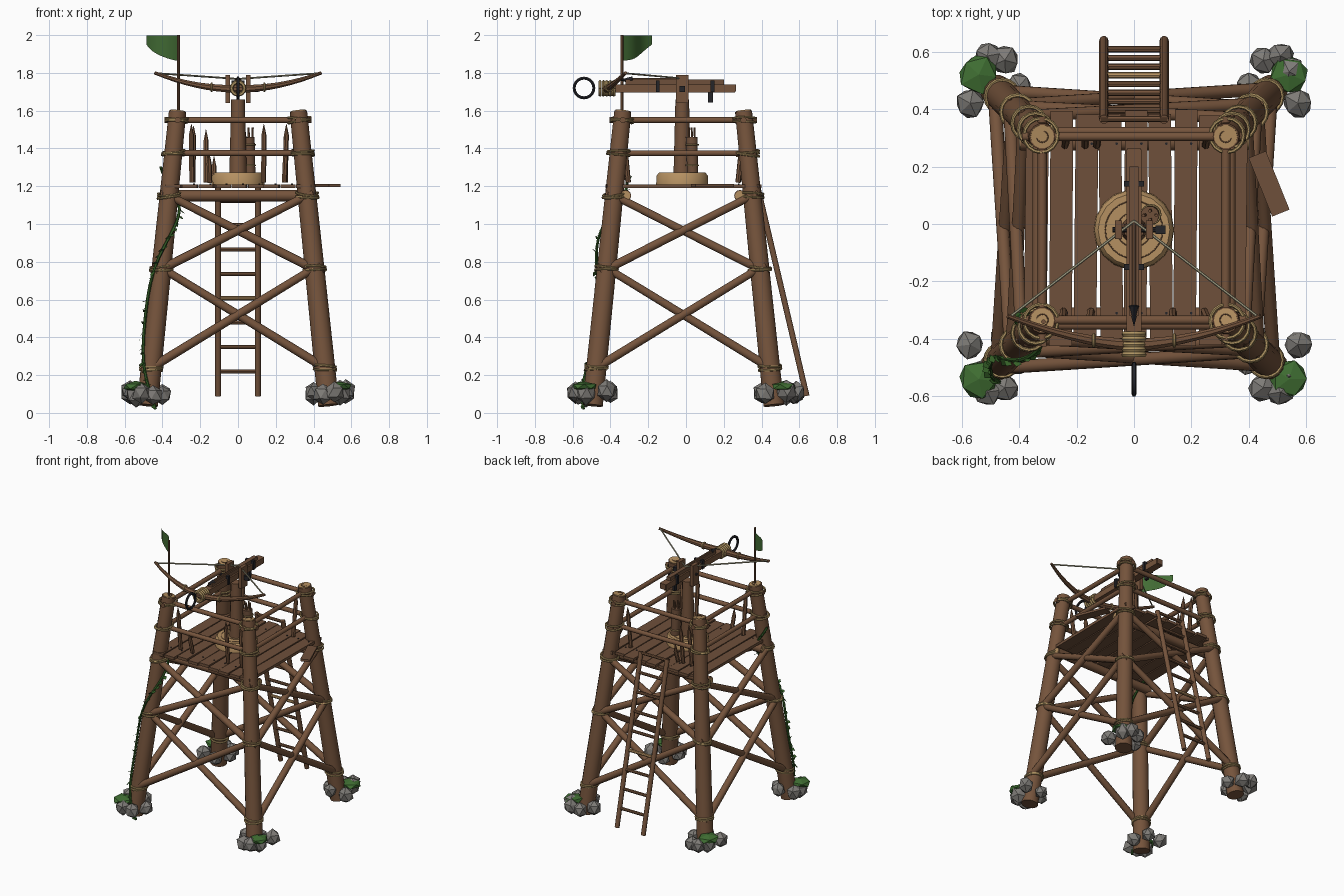
import bpy, bmesh, math, random
from mathutils import Vector, Matrix, Quaternion

random.seed(7)
cube = bpy.data.objects.get("Cube")
if cube:
    bpy.data.objects.remove(cube, do_unlink=True)


def material(name, r, g, b):
    m = bpy.data.materials.new(name)
    m.use_nodes = True
    m.diffuse_color = (r, g, b, 1)
    m.node_tree.nodes["Principled BSDF"].inputs["Base Color"].default_value = (r, g, b, 1)
    return m


LOG = material("log brown", 0.178, 0.088, 0.045)
PLANK = material("plank brown", 0.158, 0.08, 0.043)
CUT = material("cut wood tan", 0.46, 0.28, 0.12)
ROPE = material("rope straw", 0.42, 0.29, 0.12)
STRING = material("string grey", 0.38, 0.36, 0.24)
IRON = material("dark iron", 0.018, 0.018, 0.022)
STONE = material("stone grey", 0.21, 0.20, 0.185)
MOSS = material("moss green", 0.05, 0.155, 0.032)
LEAF = material("vine green", 0.035, 0.115, 0.02)
FLAG = material("flag green", 0.055, 0.15, 0.035)
TOWER = Vector((0, -0.015, 0))  # the frame stands slightly forward


def finish(name, bm, mat, smooth=True):
    bmesh.ops.recalc_face_normals(bm, faces=bm.faces)
    for f in bm.faces:
        f.smooth = smooth
    for e in bm.edges:
        e.smooth = e.calc_face_angle(0) < 0.7
    me = bpy.data.meshes.new(name)
    bm.to_mesh(me)
    bm.free()
    me.materials.append(mat)
    ob = bpy.data.objects.new(name, me)
    bpy.context.collection.objects.link(ob)
    return ob


def tube(name, pts, radii, mat, seg=10):
    """Round bar swept along points, one radius or one per point."""
    pts = [Vector(p) for p in pts]
    if not isinstance(radii, (list, tuple)):
        radii = [radii] * len(pts)
    bm = bmesh.new()
    rings, prev, q = [], Vector((0, 0, 1)), Quaternion()
    for i, p in enumerate(pts):
        t = (pts[min(i + 1, len(pts) - 1)] - pts[max(i - 1, 0)]).normalized()
        q = prev.rotation_difference(t) @ q
        prev = t
        angles = [math.tau * k / seg for k in range(seg)]
        rings.append([bm.verts.new(p + q @ Vector((math.cos(a), math.sin(a), 0)) * radii[i])
                      for a in angles])
    for a, b in zip(rings, rings[1:]):
        for k in range(seg):
            n = (k + 1) % seg
            bm.faces.new((a[k], a[n], b[n], b[k]))
    bm.faces.new(rings[0])
    bm.faces.new(rings[-1])
    return finish(name, bm, mat)


def hoop(name, c, r, thick, mat, axis=(0, 0, 1), n=16):
    q = Vector((0, 0, 1)).rotation_difference(Vector(axis).normalized())
    angles = [math.tau * i / n for i in range(n + 1)]
    pts = [Vector(c) + q @ Vector((r * math.cos(a), r * math.sin(a), 0)) for a in angles]
    return tube(name, pts, thick, mat, 6)


def box(name, c, size, mat, turn=0):
    bm = bmesh.new()
    m = Matrix.Translation(c) @ Matrix.Rotation(turn, 4, 'Z') @ Matrix.Diagonal((*size, 1))
    bmesh.ops.create_cube(bm, size=1, matrix=m)
    return finish(name, bm, mat, False)


def boulder(name, c, size, mat):
    bm = bmesh.new()
    bmesh.ops.create_icosphere(bm, subdivisions=1, radius=1)
    for v in bm.verts:
        v.co *= random.uniform(0.88, 1.08)
    spin = Matrix.Rotation(random.uniform(0, 6), 4, 'Z')
    bm.transform(Matrix.Translation(c) @ Matrix.Diagonal((*size, 1)) @ spin)
    return finish(name, bm, mat, False)


def half(z):
    """Distance of the leaning legs from the centre at a height."""
    return 0.484 - 0.103 * z


# Legs with rope bindings and pale sawn tops
corners = [(sx, sy) for sx in (-1, 1) for sy in (-1, 1)]
for sx, sy in corners:
    def on_leg(z):
        return Vector((sx * half(z), sy * half(z), z)) + TOWER
    tube("leg", [on_leg(0.04), on_leg(0.8), on_leg(1.595)], [0.056, 0.052, 0.046], LOG, 14)
    tube("leg_end_grain", [on_leg(1.594), on_leg(1.6)], 0.041, CUT, 14)
    hoop("growth_ring", on_leg(1.6), 0.02, 0.002, LOG)
    for z in (0.24, 0.765, 1.15, 1.375, 1.55):
        for k in (-1, 1):
            tilt = (random.uniform(-.15, .15), random.uniform(-.15, .15), 1)
            hoop("rope_binding", on_leg(z + k * 0.008), 0.059, 0.0065, ROPE, tilt)

# Cross braces and guard rails on all four sides
for side in range(4):
    turn = Matrix.Rotation(side * math.pi / 2, 3, 'Z')
    for low, high in ((0.23, 0.775), (0.755, 1.155)):
        for s, gap in ((-1, 0.026), (1, 0.018)):
            a = Vector((s * (half(low) + 0.03), -half(low) - gap, low - 0.01))
            b = Vector((-s * (half(high) + 0.03), -half(high) - gap, high + 0.01))
            tube("cross_brace", [turn @ a + TOWER, turn @ b + TOWER], [0.024, 0.021], LOG)
    for z in (1.375, 1.55):
        y = -half(z) + 0.005
        tube("guard_rail", [turn @ Vector((x, y, z)) + TOWER for x in (-0.39, 0.39)], 0.016, LOG)

# Beams below the deck with sawn ends
for y in (-0.32, 0.285):
    tube("cross_beam", [(-0.395, y, 1.15), (0.395, y, 1.15)], 0.03, LOG, 12)
    tube("beam_end_grain", [(-0.4, y, 1.15), (0.4, y, 1.15)], 0.025, CUT, 12)

# Deck planks with nails
for i in range(9):
    x = -0.34 + i * 0.0865
    back, front = random.uniform(0.37, 0.40), random.uniform(-0.43, -0.39)
    box("deck_plank", (x, (back + front) / 2, 1.2), (0.079, back - front, 0.02),
        PLANK, random.uniform(-.012, .012))
    for y in (-0.31, 0.28):
        tube("nail", [(x + 0.02, y, 1.205), (x + 0.02, y, 1.214)], 0.005, IRON, 6)
box("loose_plank", (0.47, 0.14, 1.205), (0.065, 0.22, 0.016), PLANK, math.radians(22))

# Pointed stakes along front and back, some broken short
front_stakes = ((-0.245, 1.53), (-0.15, 1.38), (0.135, 1.53), (0.245, 1.53))
back_stakes = ((-0.24, 1.52), (-0.17, 1.5), (-0.13, 1.36), (0.25, 1.52))
for s, stakes in ((-1, front_stakes), (1, back_stakes)):
    for x, top in stakes:
        lean = random.uniform(-0.012, 0.012)
        tube("stake", [Vector(p) + TOWER for p in (
            (x, s * 0.29, 1.22), (x + lean, s * 0.315, top - 0.06), (x + lean, s * 0.32, top))],
            [0.014, 0.014, 0.001], LOG, 7)

# Ladder
def ladder_y(z):
    return 0.66 - 0.235 * z

for s in (-1, 1):
    tube("ladder_rail", [(s * 0.105, ladder_y(z), z) for z in (0.09, 1.26)], 0.016, LOG)
for i in range(9):
    z = 0.22 + i * 0.129
    tube("ladder_rung", [(s * 0.115, ladder_y(z), z) for s in (-1, 1)], 0.011,
         CUT if i == 3 else LOG, 8)

# Turntable and post
tube("turntable", [(0, -0.02, 1.21), (0, -0.02, 1.255), (0, -0.02, 1.272)],
     [0.14, 0.138, 0.125], CUT, 18)
for r in (0.06, 0.1):
    hoop("turntable_ring", (0, -0.02, 1.272), r, 0.002, LOG, n=24)
tube("post", [(0, -0.02, 1.26), (0, -0.02, 1.66)], [0.046, 0.036], LOG, 12)
for s in (-1, 1):
    box("cheek_board", (s * 0.054, -0.02, 1.715), (0.024, 0.065, 0.15), LOG)
tube("pivot_pin", [(-0.075, -0.02, 1.72), (0.08, -0.02, 1.72)], 0.009, IRON, 8)
box("crank_block", (0.092, -0.02, 1.715), (0.035, 0.03, 0.03), IRON)

# Giant crossbow: stock, bands, bow, string, bolt, ring
box("stock", (0, -0.08, 1.718), (0.052, 0.68, 0.042), LOG)
box("stock_butt", (0, 0.19, 1.72), (0.046, 0.15, 0.038), PLANK)
box("bolt_rail", (0, -0.06, 1.752), (0.03, 0.52, 0.026), PLANK)
for y in (-0.15, 0.14):
    box("iron_band", (0, y, 1.73), (0.07, 0.02, 0.062), IRON)
box("trigger", (0, 0.13, 1.672), (0.018, 0.025, 0.06), IRON)
ts = [i / 8 - 1 for i in range(17)]
tube("bow", [(0.44 * t, -0.42 + 0.1 * abs(t) ** 1.7, 1.715 + 0.085 * t * t) for t in ts],
     [0.023 - 0.014 * abs(t) for t in ts], LOG, 8)
for k in range(5):
    hoop("bow_lashing", (0, -0.455 + 0.018 * k, 1.718), 0.034, 0.01, ROPE, (0, 1, 0))
for s in (-1, 1):
    hoop("bow_wrap", (s * 0.14, -0.405, 1.724), 0.02, 0.006, ROPE, (1, 0, 0))
    tube("bow_string", [(s * 0.43, -0.322, 1.798), (0, 0.01, 1.768)], 0.005, STRING, 6)
tube("bolt_shaft", [(0, 0.01, 1.766), (0, -0.29, 1.766)], 0.007, LOG, 8)
tube("bolt_head", [(0, -0.28, 1.762), (0, -0.285, 1.762), (0, -0.355, 1.762)],
     [0.008, 0.019, 0.001], IRON, 4)
hoop("front_ring", (0, -0.54, 1.72), 0.052, 0.009, IRON, (1, 0, 0), 24)

# Quiver with spare bolts
tube("quiver", [(0.062, 0.035, 1.27), (0.055, 0.03, 1.46)], [0.03, 0.033], PLANK, 10)
for z in (1.31, 1.42):
    hoop("quiver_band", (0.059, 0.033, z), 0.033, 0.004, ROPE)
for i in range(4):
    a = i * math.pi / 2
    dx, dy = 0.015 * math.cos(a), 0.015 * math.sin(a)
    tube("spare_bolt", [(0.06 + dx, 0.033 + dy, 1.4), (0.055 + dx * 1.5, 0.03 + dy, 1.51)],
         0.006, LOG, 6)

# Flag on a corner pole
tube("flag_pole", [(-0.315, -0.34, 1.5), (-0.315, -0.34, 2.0)], 0.008, LOG, 8)
bm = bmesh.new()
columns = []
for i in range(9):
    t = i / 8
    wave = 0.008 * math.sin(t * 6)
    x, y = -0.318 - 0.165 * t + wave, -0.337 + 0.158 * t + wave
    columns.append([bm.verts.new((x, y, z)) for z in (1.865 + 0.085 * t * t, 1.997)])
for a, b in zip(columns, columns[1:]):
    bm.faces.new((a[0], b[0], b[1], a[1]))
finish("flag", bm, FLAG)

# Boulders and moss around each foot
for sx, sy in corners:
    for x, y, r in ((0.54, 0.53, 0.06), (0.45, 0.57, 0.055), (0.57, 0.42, 0.055),
                    (0.40, 0.48, 0.05), (0.46, 0.40, 0.048), (0.51, 0.585, 0.052)):
        c = (sx * x, sy * y, 0.105 + random.uniform(-.012, .015))
        boulder("foot_rock", c, (r, r, r * 1.05), STONE)
    boulder("moss_cap", (sx * 0.54, -0.01 + sy * 0.53, 0.14), (0.074, 0.074, 0.028), MOSS)

# Vine winding up the leg below the flag, with leaves
vine, outs = [], []
for i in range(41):
    z = 0.02 + i * 0.032
    a = math.radians(200 + 500 * (z - 0.5) ** 2)
    outs.append(Vector((math.cos(a), math.sin(a), 0)))
    vine.append(Vector((-half(z), -half(z), z)) + TOWER + outs[-1] * 0.063)
tube("vine", vine, 0.008, LEAF, 6)
bm = bmesh.new()
for p, o in zip(vine[1:], outs[1:]):
    out = (o * random.uniform(0.1, 0.9) + Vector((0, 0, random.uniform(-1, 0.6)))) * 0.035
    wide = Vector((-o.y, o.x, 0.3)) * 0.016
    bm.faces.new([bm.verts.new(q) for q in
                  (p, p + out * 0.5 + wide, p + out, p + out * 0.5 - wide)])
finish("vine_leaves", bm, LEAF, False)
